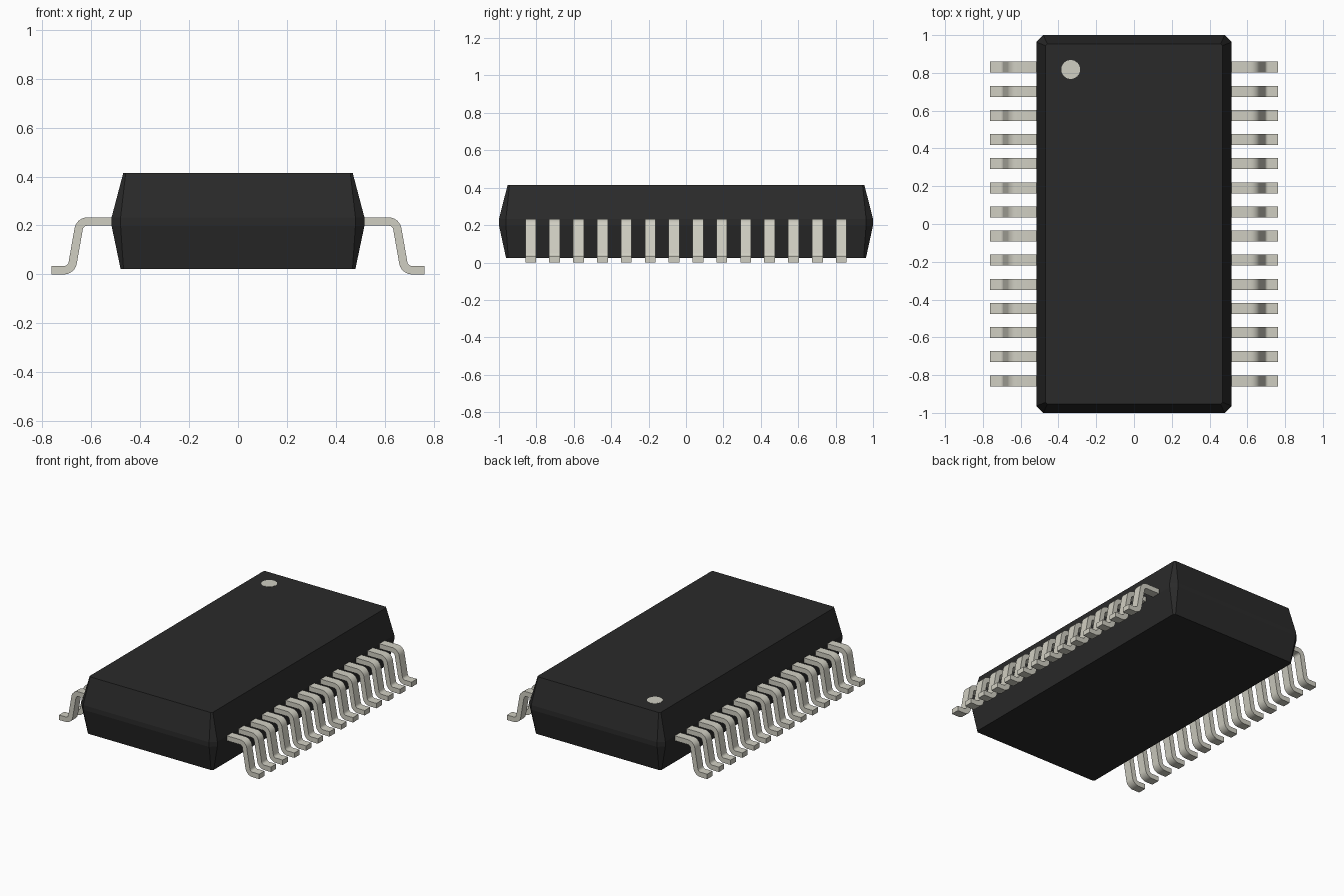
import bpy, bmesh, math
from mathutils import Vector

old = bpy.data.objects.get("Cube")
if old:
    bpy.data.objects.remove(old, do_unlink=True)


def material(name, rgb):
    m = bpy.data.materials.new(name)
    m.use_nodes = True
    m.diffuse_color = (*rgb, 1)
    m.node_tree.nodes["Principled BSDF"].inputs["Base Color"].default_value = (*rgb, 1)
    return m


BLACK = material("black plastic", (0.023, 0.023, 0.023))
METAL = material("pale metal", (0.63, 0.62, 0.54))


def finish(name, bm, mat):
    bmesh.ops.recalc_face_normals(bm, faces=bm.faces)
    mesh = bpy.data.meshes.new(name)
    bm.to_mesh(mesh)
    bm.free()
    mesh.materials.append(mat)
    ob = bpy.data.objects.new(name, mesh)
    bpy.context.collection.objects.link(ob)
    return ob


# Package body: stacked chamfered rectangles joined by side walls
def ring(bm, x, y, z, c):
    corners = [(x, y - c), (x - c, y), (c - x, y), (-x, y - c),
               (-x, c - y), (c - x, -y), (x - c, -y), (x, c - y)]
    return [bm.verts.new((px, py, z)) for px, py in corners]


bm = bmesh.new()
sections = [(0.48, 0.962, 0.023, 0.012), (0.517, 1.0, 0.2, 0.037),
            (0.517, 1.0, 0.232, 0.037), (0.469, 0.954, 0.414, 0.01)]
rings = [ring(bm, *s) for s in sections]
for a, b in zip(rings, rings[1:]):
    for i in range(len(a)):
        j = (i + 1) % len(a)
        bm.faces.new((a[i], a[j], b[j], b[i]))
bm.faces.new(rings[0])
bm.faces.new(rings[-1])
finish("package_body", bm, BLACK)

# Orientation dot on the top face
bm = bmesh.new()
bmesh.ops.create_cone(bm, cap_ends=True, segments=32, radius1=0.05, radius2=0.05, depth=0.002)
bmesh.ops.translate(bm, verts=bm.verts, vec=(-0.335, 0.818, 0.414))
finish("orientation_dot", bm, METAL)


# Gull-wing lead: a bent centre line thickened into a strip
def rounded_path(points, radius, steps=6):
    pts = [Vector(p) for p in points]
    out = [pts[0]]
    for p, q, r in zip(pts, pts[1:], pts[2:]):
        u, v = (p - q).normalized(), (r - q).normalized()
        half = u.angle(v) / 2
        centre = q + (u + v).normalized() * radius / math.sin(half)
        start = (q + u * radius / math.tan(half) - centre).normalized()
        end = (q + v * radius / math.tan(half) - centre).normalized()
        out += [centre + start.slerp(end, i / steps) * radius for i in range(steps + 1)]
    return out + [pts[-1]]


THICK, WIDTH, COUNT, SPAN = 0.034, 0.058, 14, 0.83
path = rounded_path([(0.5, 0.216), (0.646, 0.216), (0.681, 0.017), (0.763, 0.017)], 0.036)
upper, lower = [], []
for i, p in enumerate(path):
    before = (p - path[max(i - 1, 0)]).normalized()
    after = (path[min(i + 1, len(path) - 1)] - p).normalized()
    t = (before + after).normalized()
    n = Vector((-t.y, t.x)) * THICK / 2
    upper.append(p + n)
    lower.append(p - n)


def add_lead(bm, side, y):
    rows = []
    for a, b in zip(upper, lower):
        rows.append([bm.verts.new((side * p.x, y + s * WIDTH / 2, p.y))
                     for p, s in ((a, -1), (a, 1), (b, 1), (b, -1))])
    for r, q in zip(rows, rows[1:]):
        for i in range(4):
            j = (i + 1) % 4
            bm.faces.new((r[i], r[j], q[j], q[i]))
    bm.faces.new(rows[0])
    bm.faces.new(rows[-1])


for name, side in (("left_leads", 1), ("right_leads", -1)):
    bm = bmesh.new()
    for i in range(COUNT):
        add_lead(bm, side, -SPAN + 2 * SPAN * i / (COUNT - 1))
    ob = finish(name, bm, METAL)
    bpy.ops.object.select_all(action="DESELECT")
    ob.select_set(True)
    bpy.context.view_layer.objects.active = ob
    bpy.ops.object.shade_smooth_by_angle(angle=math.radians(35))
